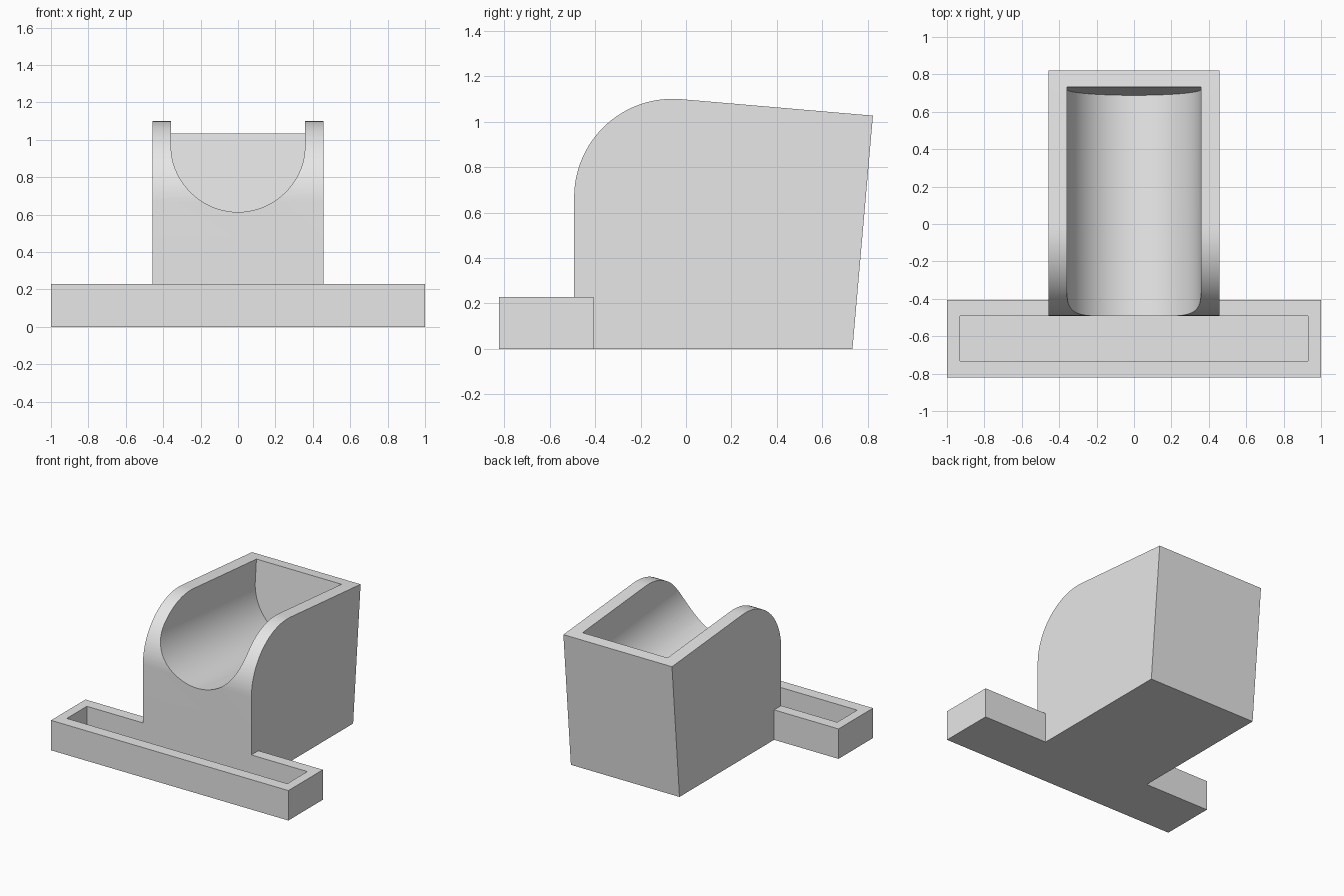
import bpy
import bmesh
from math import sin, cos, pi, radians
from mathutils import Matrix, Vector

default = bpy.data.objects.get("Cube")
if default:
    bpy.data.objects.remove(default, do_unlink=True)

TILT = radians(5)
FRONT = -0.492      # front face of the body, flush with the tray pocket
TRAY_TOP = 0.228

grey = bpy.data.materials.new("light grey")
grey.use_nodes = True
grey.diffuse_color = (0.8, 0.8, 0.8, 1)
grey.node_tree.nodes["Principled BSDF"].inputs["Base Color"].default_value = (0.8, 0.8, 0.8, 1)


def prism(name, outline, sweep, matrix=Matrix()):
    """Extrude a flat outline of 3D points along the sweep vector."""
    bm = bmesh.new()
    face = bm.faces.new([bm.verts.new(p) for p in outline])
    grown = bmesh.ops.extrude_face_region(bm, geom=[face], use_keep_orig=True)
    moved = [g for g in grown["geom"] if isinstance(g, bmesh.types.BMVert)]
    bmesh.ops.translate(bm, verts=moved, vec=Vector(sweep))
    bmesh.ops.recalc_face_normals(bm, faces=bm.faces)
    bm.transform(matrix)
    mesh = bpy.data.meshes.new(name)
    bm.to_mesh(mesh)
    bm.free()
    mesh.materials.append(grey)
    obj = bpy.data.objects.new(name, mesh)
    bpy.context.collection.objects.link(obj)
    return obj


def block(name, half_x, y0, y1, z0, z1):
    outline = [(-half_x, y0, z0), (half_x, y0, z0), (half_x, y1, z0), (-half_x, y1, z0)]
    return prism(name, outline, (0, 0, z1 - z0))


def combine(target, tool, operation):
    """Apply a boolean and drop the tool."""
    mod = target.modifiers.new(operation.lower(), "BOOLEAN")
    mod.operation = operation
    mod.solver = "EXACT"
    mod.object = tool
    bpy.context.view_layer.objects.active = target
    bpy.ops.object.modifier_apply(modifier=mod.name)
    bpy.data.objects.remove(tool, do_unlink=True)


# Body: side profile with a rounded front shoulder, sloping top, leaning back
HALF = 0.4575
R = 0.433
side = [(-HALF, 0.732, 0), (-HALF, FRONT, 0)]
steps = 24
for i in range(steps + 1):
    a = pi - (pi / 2 + TILT) * i / steps
    side.append((-HALF, FRONT + R + R * cos(a), 0.667 + R * sin(a)))
side.append((-HALF, 0.822, 1.026))
body = prism("cradle_body", side, (2 * HALF, 0, 0))

# Front tray merged with the body, then hollowed
combine(body, block("tray", 1.0, -0.822, -0.407, 0, TRAY_TOP), "UNION")
combine(body, block("tray_pocket", 0.929, -0.733, FRONT, 0.075, TRAY_TOP + 0.05), "DIFFERENCE")

# Round-bottomed trough, tilted down to the back and open at top and front
BORE = 0.358
steps = 36
trough = [(BORE * cos(pi + pi * i / steps), 0, BORE * sin(pi + pi * i / steps))
          for i in range(steps + 1)]
trough += [(BORE, 0, 0.8), (-BORE, 0, 0.8)]
place = Matrix.Translation((0, 0.719, 0.867)) @ Matrix.Rotation(-TILT, 4, "X")
combine(body, prism("trough_cutter", trough, (0, -2, 0), place), "DIFFERENCE")

# Smooth curved areas, crisp edges elsewhere
bpy.ops.object.select_all(action="DESELECT")
body.select_set(True)
bpy.context.view_layer.objects.active = body
bpy.ops.object.shade_smooth_by_angle(angle=radians(30))
